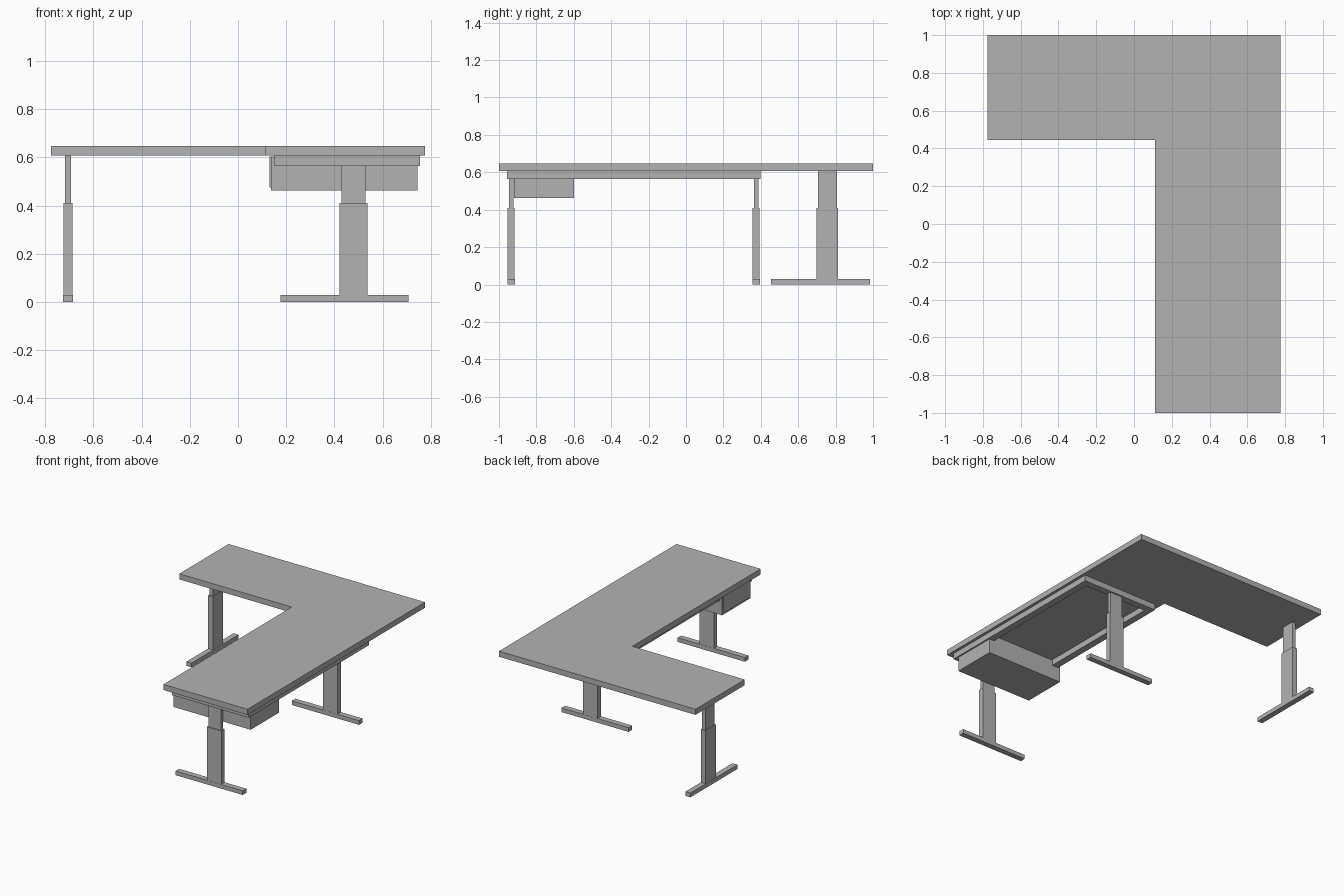
import bpy
import bmesh

cube = bpy.data.objects.get("Cube")
if cube:
    bpy.data.objects.remove(cube, do_unlink=True)

# Single matte grey
grey = bpy.data.materials.new("grey")
grey.use_nodes = True
colour = (0.45, 0.45, 0.45, 1)
grey.diffuse_color = colour
grey.node_tree.nodes["Principled BSDF"].inputs["Base Color"].default_value = colour


def prism(name, outline, z0, z1):
    """Extrude a flat outline from z0 up to z1."""
    bm = bmesh.new()
    face = bm.faces.new([bm.verts.new((x, y, z0)) for x, y in outline])
    new = bmesh.ops.extrude_face_region(bm, geom=[face])["geom"]
    verts = [v for v in new if isinstance(v, bmesh.types.BMVert)]
    bmesh.ops.translate(bm, verts=verts, vec=(0, 0, z1 - z0))
    bmesh.ops.recalc_face_normals(bm, faces=bm.faces)
    mesh = bpy.data.meshes.new(name)
    bm.to_mesh(mesh)
    bm.free()
    mesh.materials.append(grey)
    obj = bpy.data.objects.new(name, mesh)
    bpy.context.scene.collection.objects.link(obj)
    return obj


def box(name, x0, x1, y0, y1, z0, z1):
    return prism(name, [(x0, y0), (x1, y0), (x1, y1), (x0, y1)], z0, z1)


def leg(name, cx, cy, top, along_x):
    """Telescopic column on a long foot."""
    def part(suffix, length, width, z0, z1):
        dx, dy = (length, width) if along_x else (width, length)
        box(name + suffix, cx - dx / 2, cx + dx / 2, cy - dy / 2, cy + dy / 2, z0, z1)
    part("_foot", 0.53, 0.04, 0, 0.03)
    part("_outer_column", 0.115, 0.038, 0.03, 0.41)
    part("_inner_column", 0.1, 0.025, 0.41, top)


# L-shaped desktop
TOP = 0.607
prism("desktop", [(-0.775, 1), (-0.775, 0.445), (0.112, 0.445),
                  (0.112, -1), (0.775, -1), (0.775, 1)], TOP, 0.647)

# Open rectangular support frame under the long wing
X0, X1, Y0, Y1, W, Z0 = 0.152, 0.755, -0.958, 0.398, 0.05, 0.565
box("frame_front_bar", X0, X1, Y0, Y0 + W, Z0, TOP)
box("frame_back_bar", X0, X1, Y1 - W, Y1, Z0, TOP)
box("frame_right_rail", X0, X0 + W, Y0 + W, Y1 - W, Z0, TOP)
box("frame_left_rail", X1 - W, X1, Y0 + W, Y1 - W, Z0, TOP)

# Drawer with its thin front panel
box("drawer_body", 0.136, 0.744, -0.92, -0.6, 0.462, 0.604)
box("drawer_front", 0.13, 0.136, -0.912, -0.608, 0.475, 0.604)

# Three legs
leg("front_leg", 0.479, -0.935, Z0, True)
leg("middle_leg", 0.479, 0.375, Z0, True)
leg("return_leg", -0.705, 0.756, TOP, False)

# Foot of the return leg sits slightly behind its column
bpy.data.objects["return_leg_foot"].location.y = -0.036
for name in ("front_leg_foot", "middle_leg_foot"):
    bpy.data.objects[name].location.x = -0.038
